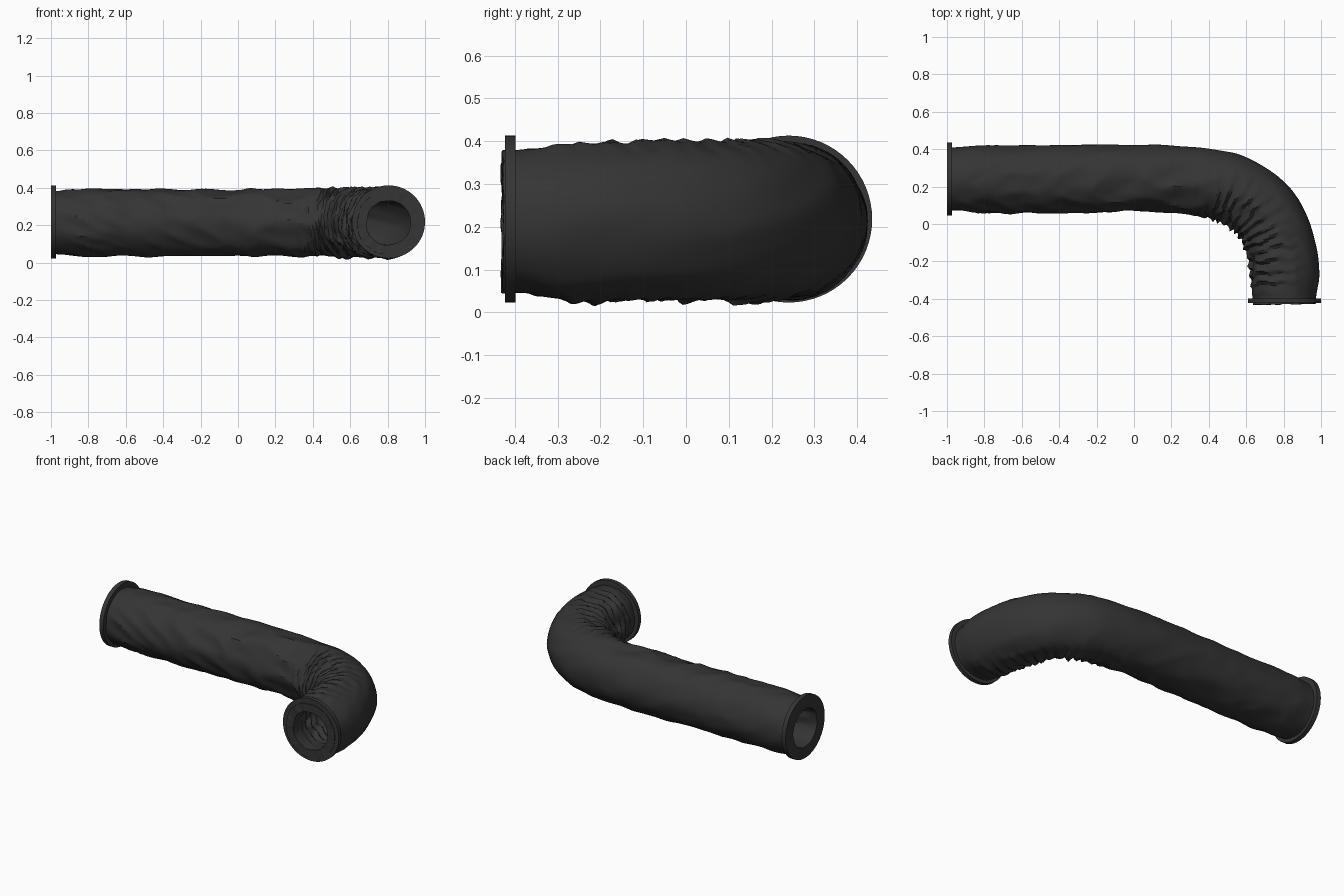
import bpy, bmesh, math
from mathutils import Vector, noise, geometry

if "Cube" in bpy.data.objects:
    bpy.data.objects.remove(bpy.data.objects["Cube"])

ZC = 0.213
# hose centre line in plan, slightly sagging then bending towards the front
PATH = [(-1.0, .24), (-.75, .24), (-.5, .24), (-.2, .243), (0, .245), (.2, .24), (.36, .225), (.52, .185),
        (.66, .098), (.74, -.01), (.785, -.14), (.802, -.27), (.805, -.429)]
RINGS, SIDES, WALL = 230, 64, 0.05

fabric = bpy.data.materials.new("dark_fabric")
fabric.diffuse_color = (0.035, 0.035, 0.035, 1)
fabric.use_nodes = True
fabric.node_tree.nodes["Principled BSDF"].inputs["Base Color"].default_value = fabric.diffuse_color


def sample_path(count):
    """Catmull-Rom through PATH, resampled to equal arc length."""
    p = [Vector((x, y, ZC)) for x, y in PATH]
    p = [2 * p[0] - p[1]] + p + [2 * p[-1] - p[-2]]
    dense = []
    for a, b, c, d in zip(p, p[1:], p[2:], p[3:]):
        for i in range(40):
            t = i / 40
            dense.append(0.5 * (2 * b + (c - a) * t + (2 * a - 5 * b + 4 * c - d) * t * t
                                + (3 * b - a - 3 * c + d) * t ** 3))
    dense.append(p[-2])
    lengths = [0.0]
    for a, b in zip(dense, dense[1:]):
        lengths.append(lengths[-1] + (b - a).length)
    out, j = [], 0
    for i in range(count):
        want = lengths[-1] * i / (count - 1)
        while j < len(dense) - 2 and lengths[j + 1] < want:
            j += 1
        f = (want - lengths[j]) / (lengths[j + 1] - lengths[j])
        out.append(dense[j].lerp(dense[j + 1], min(f, 1)))
    return out, lengths[-1]


def ramp(x, a, b):
    t = max(0, min(1, (x - a) / (b - a)))
    return t * t * (3 - 2 * t)


def radius(s, total, th):
    """Cloth radius: loose diagonal creases, plus tight pleats inside the bend."""
    c, q = math.cos(th), math.sin(th)          # c = 1 on the outside of the bend
    ends = ramp(s, .02, .15) * ramp(total - s, .02, .15)
    bend = ramp(s, 1.25, 1.6) * ramp(total - s, .0, .2)
    inner = ramp(-c, -.75, .55)
    r = .169 + .011 * ends + .010 * bend * (1 - .9 * inner)
    # broad creases
    n1 = noise.noise(Vector((s * 4.5 + q * 1.2, c * 1.3, q * 1.3 + 4)))
    n2 = noise.noise(Vector((s * 9 - c * 1.5, c * 2 + 7, q * 2)))
    r += (.35 + .65 * ends) * (.012 * (.4 - 2 * abs(n1)) + .007 * n2) * (.35 + .65 * ramp(-c, -.9, .2))
    # pleats
    warp = .035 * noise.noise(Vector((s * 6, c * 2, q * 2))) + .02 * q
    u = ((s + warp) / .062) % 1
    saw = u / .72 if u < .72 else (1 - u) / .28
    amp = .5 + noise.noise(Vector((s * 11, c * 3, q * 3 + 9)))
    r += .03 * bend * inner * (saw - .45) * max(.2, amp) * 1.3
    return r


def finish(bm, name):
    bmesh.ops.recalc_face_normals(bm, faces=bm.faces)
    me = bpy.data.meshes.new(name)
    bm.to_mesh(me)
    bm.free()
    me.materials.append(fabric)
    ob = bpy.data.objects.new(name, me)
    bpy.context.collection.objects.link(ob)
    bpy.ops.object.select_all(action='DESELECT')
    ob.select_set(True)
    bpy.context.view_layer.objects.active = ob
    bpy.ops.object.shade_smooth_by_angle(angle=math.radians(30))
    return ob


def skin(bm, rings, closed):
    pairs = list(zip(rings, rings[1:])) + ([(rings[-1], rings[0])] if closed else [])
    for a, b in pairs:
        n = len(a)
        for i in range(n):
            bm.faces.new((a[i], a[(i + 1) % n], b[(i + 1) % n], b[i]))


# wrinkled double-walled cloth hose, open at both ends
pts, total = sample_path(RINGS)
bm = bmesh.new()
outer, lining = [], []
for i, p in enumerate(pts):
    tan = (pts[min(i + 1, RINGS - 1)] - pts[max(i - 1, 0)]).normalized()
    out = Vector((-tan.y, tan.x, 0))
    s = total * i / (RINGS - 1)
    ro, ri = [], []
    for k in range(SIDES):
        th = math.tau * k / SIDES
        d = out * math.cos(th) + Vector((0, 0, math.sin(th)))
        r = radius(s, total, th)
        # ragged hem where the cloth sticks out of the front collar
        hem = tan * .006 * noise.noise(Vector((k * .45, 3, 1))) if i == RINGS - 1 else Vector()
        ro.append(bm.verts.new(p + d * r + hem))
        ri.append(bm.verts.new(p + d * (r - WALL) + hem))
    outer.append(ro)
    lining.append(ri)
skin(bm, outer + lining[::-1], True)
finish(bm, "cloth_hose")


# flat collar clamped around each end
def collar(name, centre, axis, r_in, r_out, width):
    bm = bmesh.new()
    rot = Vector((0, 0, 1)).rotation_difference(axis)
    rings = []
    for r, h in ((r_in, 0), (r_out, 0), (r_out, width), (r_in, width)):
        rings.append([bm.verts.new(centre + rot @ Vector((r * math.cos(math.tau * k / 64),
                      r * math.sin(math.tau * k / 64), h))) for k in range(64)])
    skin(bm, rings, True)
    return finish(bm, name)


collar("left_collar", Vector((-1.0, .24, ZC + .005)), Vector((1, 0, 0)), .158, .195, .028)
collar("front_collar", Vector((.805, -.423, ZC + .005)), Vector((0, 1, 0)), .158, .195, .025)
